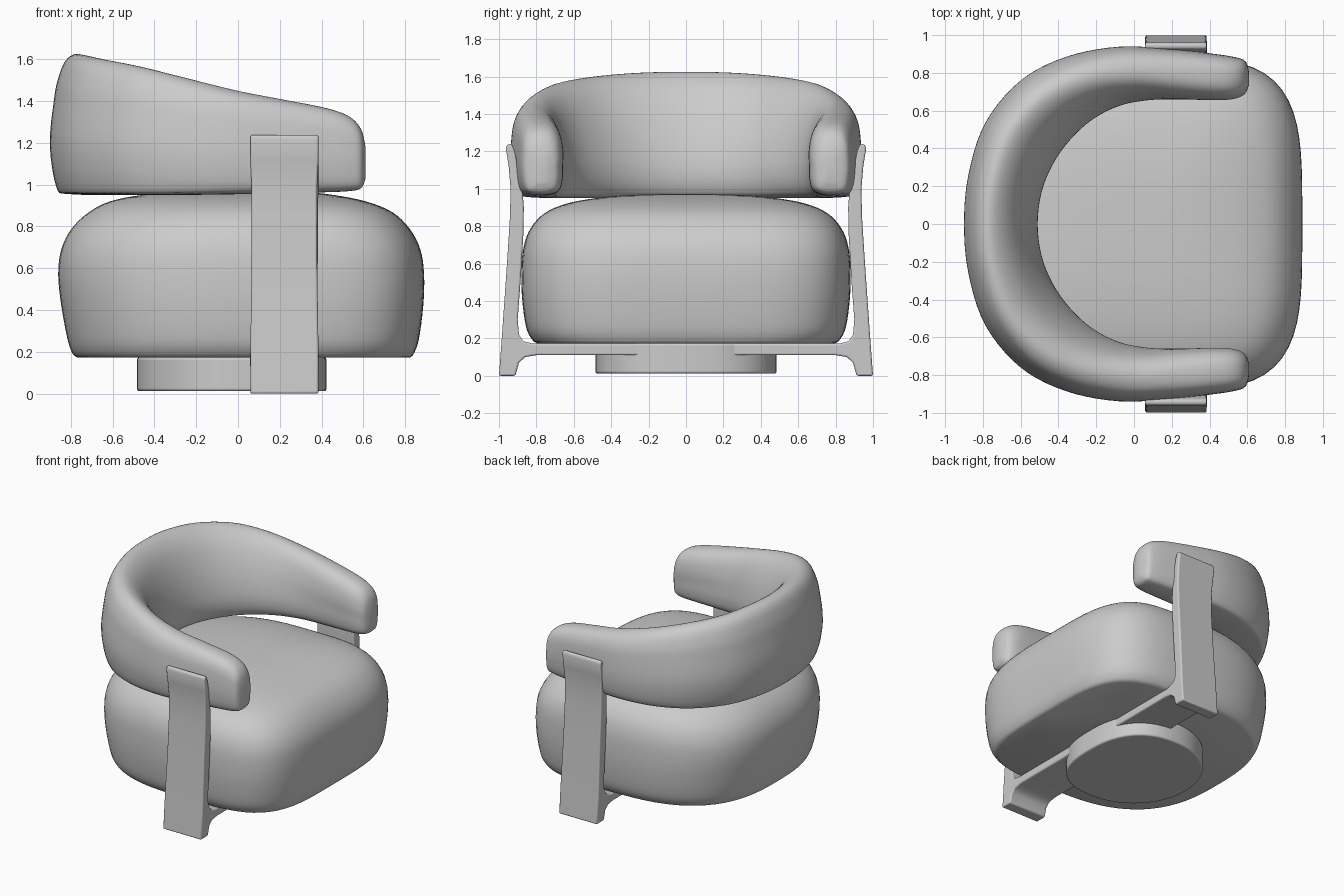
import bpy, bmesh, math

if "Cube" in bpy.data.objects:
    bpy.data.objects.remove(bpy.data.objects["Cube"])


def catmull(pts, steps, closed=False):
    """Smooth interpolation through tuples of any length."""
    n, out = len(pts), []
    get = (lambda i: pts[i % n]) if closed else (lambda i: pts[max(0, min(n - 1, i))])
    for i in range(n if closed else n - 1):
        quad = [get(i + k) for k in (-1, 0, 1, 2)]
        for s in range(steps):
            t = s / steps
            out.append(tuple(
                0.5 * (2 * b + (c - a) * t + (2 * a - 5 * b + 4 * c - d) * t * t
                       + (3 * b - a - 3 * c + d) * t ** 3)
                for a, b, c, d in zip(*quad)))
    if not closed:
        out.append(tuple(pts[-1]))
    return out


def finish(bm, name, angle, bevel=0):
    bmesh.ops.recalc_face_normals(bm, faces=bm.faces)
    mesh = bpy.data.meshes.new(name)
    bm.to_mesh(mesh)
    bm.free()
    ob = bpy.data.objects.new(name, mesh)
    bpy.context.collection.objects.link(ob)
    if bevel:
        m = ob.modifiers.new("bevel", 'BEVEL')
        m.width, m.segments, m.limit_method = bevel, 3, 'ANGLE'
        m.angle_limit = math.radians(50)
    bpy.ops.object.select_all(action='DESELECT')
    ob.select_set(True)
    bpy.context.view_layer.objects.active = ob
    bpy.ops.object.shade_smooth_by_angle(angle=math.radians(angle))
    return ob


def loft(rings, name, angle=50, bevel=0):
    """Skin closed rings of equal length and cap both ends."""
    bm = bmesh.new()
    rows = [[bm.verts.new(p) for p in r] for r in rings]
    n = len(rows[0])
    for a, b in zip(rows, rows[1:]):
        for i in range(n):
            j = (i + 1) % n
            bm.faces.new((a[i], a[j], b[j], b[i]))
    bm.faces.new(rows[0][::-1])
    bm.faces.new(rows[-1])
    return finish(bm, name, angle, bevel)


def oval(z, x0, x1, hw, cx, n_front, n_rear):
    """Superellipse ring with different front and rear squareness."""
    ring = []
    for i in range(96):
        t = 2 * math.pi * (i + 0.5) / 96
        c, s = math.cos(t), math.sin(t)
        n = n_front if c > 0 else n_rear
        r = (abs(c) ** n + abs(s) ** n) ** (-1 / n)
        ring.append((cx + (x1 - cx if c > 0 else cx - x0) * r * c, hw * r * s, z))
    return ring


# Seat cushion: z, rear x, front x, half width
levels = [
    (0.172, -0.765, 0.82, 0.79), (0.19, -0.79, 0.84, 0.82), (0.26, -0.815, 0.865, 0.855),
    (0.42, -0.845, 0.886, 0.877), (0.57, -0.86, 0.89, 0.88), (0.69, -0.845, 0.872, 0.868),
    (0.79, -0.795, 0.82, 0.83), (0.87, -0.71, 0.735, 0.755), (0.92, -0.61, 0.61, 0.64),
    (0.95, -0.46, 0.46, 0.48), (0.967, -0.24, 0.30, 0.28), (0.972, 0.06, 0.14, 0.04)]
loft([oval(*l, 0.1, 3.9, 2.75) for l in catmull(levels, 4)], "seat_cushion")

# Backrest: outer x, y, inner x, y, bottom z, top z, arm-shape blend
half = [
    (-0.90, 0, -0.51, 0, 0.955, 1.625, 0),
    (-0.875, 0.27, -0.48, 0.20, 0.955, 1.62, 0),
    (-0.785, 0.54, -0.39, 0.38, 0.955, 1.60, 0),
    (-0.60, 0.76, -0.25, 0.53, 0.955, 1.565, 0.1),
    (-0.36, 0.885, -0.09, 0.62, 0.955, 1.51, 0.3),
    (-0.08, 0.938, 0.08, 0.655, 0.958, 1.45, 0.6),
    (0.20, 0.925, 0.25, 0.658, 0.962, 1.405, 0.85),
    (0.42, 0.90, 0.43, 0.657, 0.967, 1.365, 1),
    (0.535, 0.882, 0.53, 0.664, 0.972, 1.325, 1),
    (0.59, 0.86, 0.587, 0.69, 0.985, 1.265, 1),
    (0.61, 0.80, 0.61, 0.74, 1.03, 1.18, 1)]
stations = [(a, -b, c, -d, e, f, g) for a, b, c, d, e, f, g in half[:0:-1]] + half
# Cross-sections: u from inner to outer side, v from bottom to top
back_sec = [(.78, 0), (.92, .05), (1, .35), (.95, .67), (.9, .82), (.81, .95), (.67, 1),
            (.5, .955), (.33, .84), (.17, .65), (.05, .43), (0, .22), (.05, .06), (.2, 0)]
arm_sec = [(.7, 0), (.92, .07), (1, .35), (.99, .65), (.93, .85), (.77, .97), (.5, 1),
           (.25, .96), (.08, .83), (0, .62), (0, .42), (.01, .22), (.08, .07), (.3, 0)]
back_s, arm_s = catmull(back_sec, 4, True), catmull(arm_sec, 4, True)
rings = []
for ox, oy, ix, iy, zb, zt, k in catmull(stations, 5):
    ring = []
    for (u0, v0), (u1, v1) in zip(back_s, arm_s):
        u, v = u0 + (u1 - u0) * k, v0 + (v1 - v0) * k
        ring.append((ix + (ox - ix) * u, iy + (oy - iy) * u, zb + (zt - zb) * v))
    rings.append(ring)
loft(rings, "backrest", 60)

# Leg frame: both side legs and the crossbar as one extruded profile
prof = [(0.80, 0.11), (0.86, 0.10), (0.893, 0.07), (0.912, 0.0), (1.0, 0.0),
        (0.985, 0.2), (0.957, 0.6), (0.941, 0.85), (0.938, 1.0), (0.948, 1.12), (0.963, 1.215),
        (0.955, 1.238), (0.93, 1.238), (0.915, 1.2), (0.895, 1.1), (0.875, 1.0),
        (0.867, 0.9), (0.87, 0.75), (0.885, 0.5), (0.9, 0.3), (0.893, 0.22),
        (0.87, 0.185), (0.82, 0.172)]
outline = prof + [(-y, z) for y, z in reversed(prof)]
loft([[(0.222 + s * (0.163 if z > 1.05 or z < 0.21 else 0.157), y, z) for y, z in outline]
      for s in (-1, 1)], "leg_frame", 40, 0.01)

# Round swivel base
loft([oval(z, -0.483, 0.423, 0.485, 0.0, 2.5, 2.05) for z in (0.012, 0.174)],
     "swivel_base", 40, 0.012)
